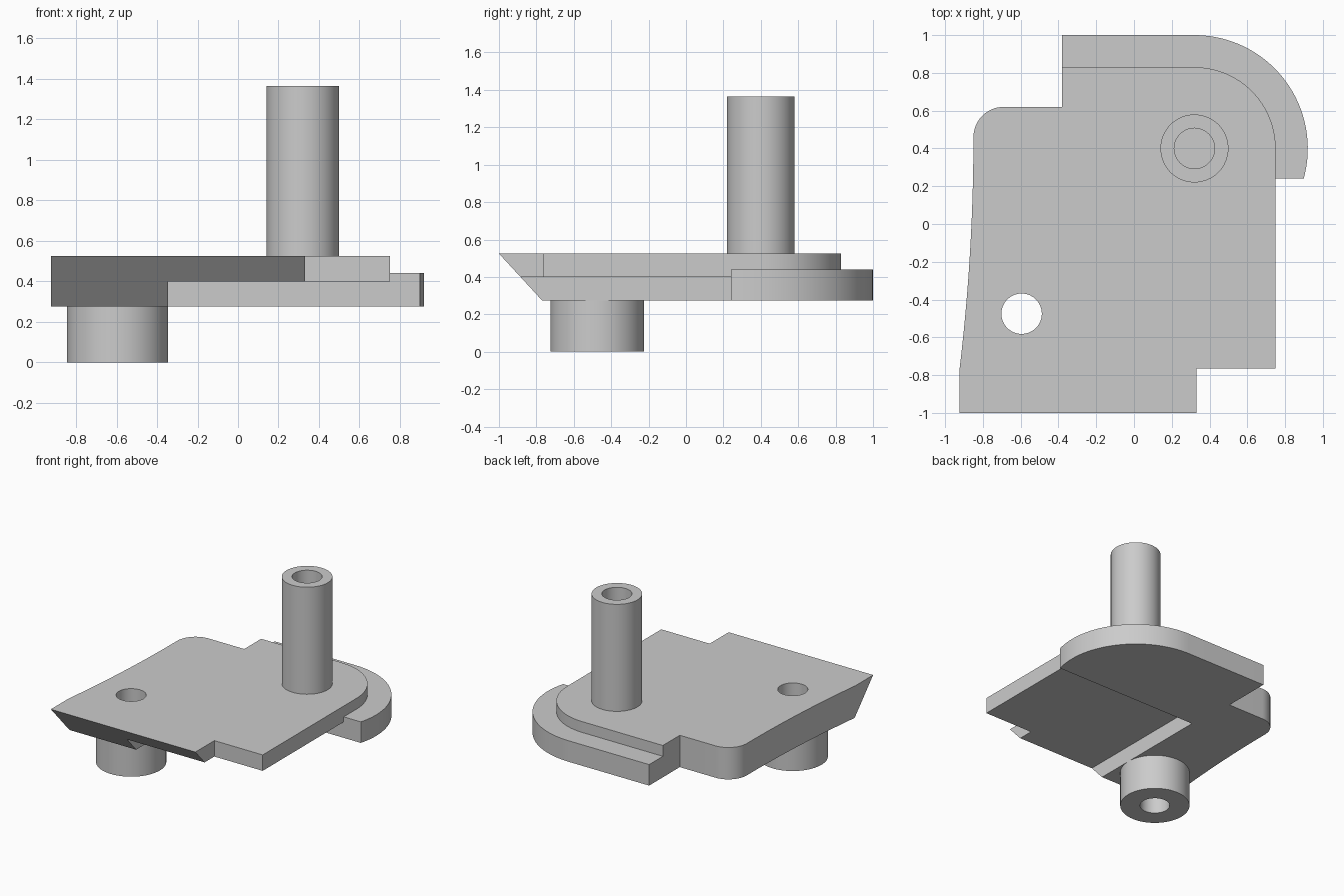
import bpy
import bmesh
from math import sin, cos, radians, asin, degrees

if "Cube" in bpy.data.objects:
    bpy.data.objects.remove(bpy.data.objects["Cube"], do_unlink=True)

grey = bpy.data.materials.new("plain grey")
grey.use_nodes = True
grey.diffuse_color = (0.6, 0.6, 0.6, 1)
grey.node_tree.nodes["Principled BSDF"].inputs["Base Color"].default_value = (0.6, 0.6, 0.6, 1)

BOTTOM, SHELF, RIM, TOP = 0.275, 0.4, 0.44, 0.525
POST = (0.32, 0.40)
BOSS = (-0.595, -0.475)
HOLE = 0.107


def arc(centre, r, start, end, n=32):
    steps = [radians(start + (end - start) * i / n) for i in range(n + 1)]
    return [(centre[0] + r * cos(a), centre[1] + r * sin(a)) for a in steps]


def prism(name, points, to_lower, to_upper):
    """Closed solid between two mapped copies of a flat outline."""
    bm = bmesh.new()
    low = [bm.verts.new(to_lower(*p)) for p in points]
    high = [bm.verts.new(to_upper(*p)) for p in points]
    bm.faces.new(low)
    bm.faces.new(high)
    for i in range(len(points)):
        j = (i + 1) % len(points)
        bm.faces.new((low[i], low[j], high[j], high[i]))
    bmesh.ops.recalc_face_normals(bm, faces=bm.faces)
    mesh = bpy.data.meshes.new(name)
    bm.to_mesh(mesh)
    bm.free()
    mesh.materials.append(grey)
    ob = bpy.data.objects.new(name, mesh)
    bpy.context.collection.objects.link(ob)
    return ob


def plate(name, points, z0, z1):
    return prism(name, points, lambda x, y: (x, y, z0), lambda x, y: (x, y, z1))


def disc(name, centre, r, z0, z1):
    return plate(name, arc(centre, r, 0, 360, 64)[:-1], z0, z1)


def select(ob):
    bpy.ops.object.select_all(action='DESELECT')
    ob.select_set(True)
    bpy.context.view_layer.objects.active = ob


def cut(ob, *cutters):
    for cutter in cutters:
        cutter.hide_render = True
        select(ob)
        mod = ob.modifiers.new("cut", 'BOOLEAN')
        mod.operation, mod.solver, mod.object = 'DIFFERENCE', 'EXACT', cutter
        bpy.ops.object.modifier_apply(modifier=mod.name)
        bpy.data.objects.remove(cutter, do_unlink=True)


def smooth(ob):
    select(ob)
    bpy.ops.object.shade_smooth_by_angle(angle=radians(30))


# Base plate outline, counter-clockwise from the front right corner
flange_end = -degrees(asin(0.16 / 0.6))
waist = [(-0.85 - 0.075 * (i / 16) ** 2, 0.46 - 1.24 * i / 16) for i in range(1, 17)]
outline = [(-0.925, -1), (0.33, -1), (0.33, -0.765), (0.75, -0.765), (0.75, 0.24)]
outline += arc(POST, 0.6, flange_end, 90)
outline += [(-0.38, 1), (-0.38, 0.62)]
outline += arc((-0.69, 0.46), 0.16, 90, 180, 16) + waist
base = plate("base_plate", outline, BOTTOM, TOP)

# Step down to the rear flange
step = [(0.75, 0.2)] + arc(POST, 0.43, 0, 90) + [(-0.5, 0.83), (-0.5, 1.2), (1.2, 1.2), (1.2, 0.2)]
step_cutter = plate("step_cutter", step, RIM, 1)

# Shallow recess under the front
recess = [(-0.345, -1.2), (1.2, -1.2), (1.2, 0.24), (-0.345, 0.24)]
recess_cutter = plate("recess_cutter", recess, 0, SHELF)

# Undercut front edge, profile in y and z
wedge = [(-1.092, 0.625), (-0.678, 0.175), (-1.3, 0.175)]
wedge_cutter = prism("wedge_cutter", wedge, lambda y, z: (-1.2, y, z), lambda y, z: (0.6, y, z))

cut(base, step_cutter, recess_cutter, wedge_cutter, disc("hole_cutter", BOSS, HOLE, 0.1, 1))
smooth(base)

# Hollow foot boss under the through hole
boss = disc("foot_boss", BOSS, 0.25, 0, BOTTOM)
cut(boss, disc("boss_bore", BOSS, HOLE, -0.1, 0.5))
smooth(boss)

# Upright post with a blind bore
post = disc("upright_post", POST, 0.18, TOP, 1.365)
cut(post, disc("post_bore", POST, HOLE, 0.56, 1.5))
smooth(post)
